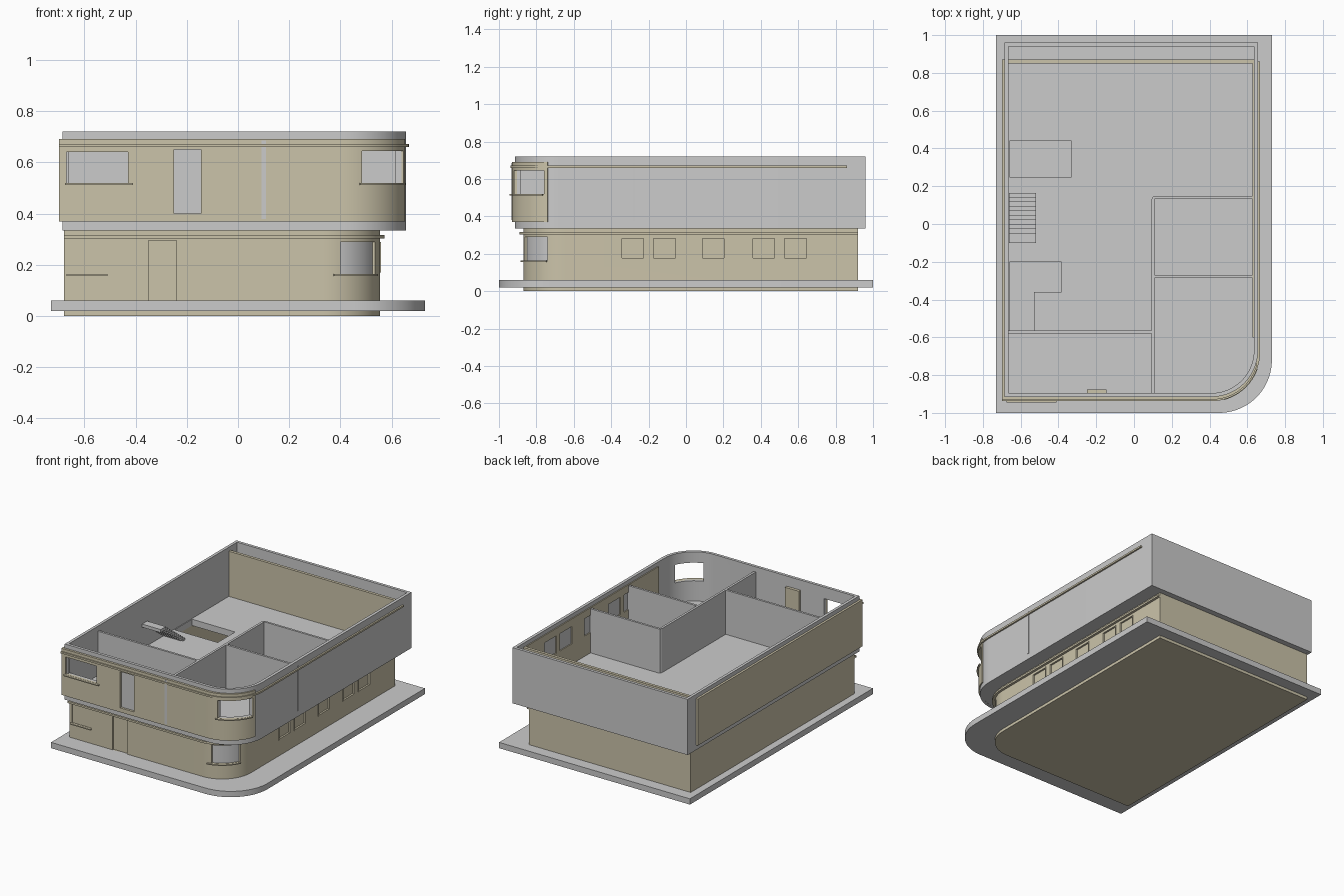
import bpy, bmesh, math

if "Cube" in bpy.data.objects:
    bpy.data.objects.remove(bpy.data.objects["Cube"])

tan = bpy.data.materials.new("tan_plaster")
tan.diffuse_color = (0.60, 0.55, 0.40, 1)
tan.use_nodes = True
tan.node_tree.nodes["Principled BSDF"].inputs["Base Color"].default_value = tan.diffuse_color


def arc(x1, y0, r, a0=-90, a1=0, n=20):
    # rounded front right corner
    return [(x1 - r + r * math.cos(math.radians(a0 + (a1 - a0) * i / n)),
             y0 + r + r * math.sin(math.radians(a0 + (a1 - a0) * i / n))) for i in range(n + 1)]


def outline(x0, x1, y0, y1, r):
    return [(x0, y1), (x0, y0)] + arc(x1, y0, r) + [(x1, y1)]


def finish(name, bm, mat):
    bmesh.ops.recalc_face_normals(bm, faces=bm.faces)
    me = bpy.data.meshes.new(name)
    bm.to_mesh(me)
    bm.free()
    ob = bpy.data.objects.new(name, me)
    bpy.context.collection.objects.link(ob)
    if mat:
        me.materials.append(mat)
    return ob


def slab(name, pts, z0, z1, mat=None):
    bm = bmesh.new()
    lo = [bm.verts.new((x, y, z0)) for x, y in pts]
    hi = [bm.verts.new((x, y, z1)) for x, y in pts]
    bm.faces.new(lo)
    bm.faces.new(hi)
    for i in range(len(pts)):
        j = (i + 1) % len(pts)
        bm.faces.new((lo[i], lo[j], hi[j], hi[i]))
    return finish(name, bm, mat)


def band(name, outer, inner, z0, z1, mat=None, closed=True):
    # wall strip between two matching plan lines
    bm = bmesh.new()
    rows = [[bm.verts.new((*p, z)) for p in (po, pi) for z in (z0, z1)]
            for po, pi in zip(outer, inner)]
    n = len(rows)
    for i in range(n if closed else n - 1):
        a, b = rows[i], rows[(i + 1) % n]
        for k, m in ((0, 1), (1, 3), (3, 2), (2, 0)):
            bm.faces.new((a[k], b[k], b[m], a[m]))
    if not closed:
        for a in (rows[0], rows[-1]):
            bm.faces.new((a[0], a[1], a[3], a[2]))
    return finish(name, bm, mat)


def box(name, x0, x1, y0, y1, z0, z1, mat=None):
    return slab(name, [(x0, y0), (x1, y0), (x1, y1), (x0, y1)], z0, z1, mat)


def cut(ob, boxes):
    for b in boxes:
        c = box("cutter", *b)
        c.hide_render = True
        m = ob.modifiers.new("cut", 'BOOLEAN')
        m.operation = 'DIFFERENCE'
        m.solver = 'EXACT'
        m.object = c
        bpy.context.view_layer.objects.active = ob
        bpy.ops.object.modifier_apply(modifier=m.name)
        bpy.data.objects.remove(c)


windows_y = [(-0.35, -0.22), (-0.18, -0.05), (0.08, 0.21), (0.35, 0.48), (0.52, 0.65)]

# Ground plate and base
slab("ground_plate", outline(-0.73, 0.73, -1, 1, 0.28), 0.02, 0.06)
slab("base", outline(-0.68, 0.555, -0.87, 0.92, 0.22), 0, 0.025, tan)

# Ground floor walls with openings
walls = band("ground_walls", outline(-0.68, 0.555, -0.87, 0.92, 0.22),
             outline(-0.663, 0.538, -0.853, 0.903, 0.203), 0.02, 0.337, tan)
cut(walls, [(-0.66, -0.51, -0.95, -0.8, 0.165, 0.29), (-0.35, -0.24, -0.95, -0.8, 0.06, 0.295),
            (0.40, 0.7, -0.95, -0.74, 0.165, 0.29)]
    + [(0.5, 0.6, a, b, 0.17, 0.29) for a, b in windows_y])
box("ground_door", -0.35, -0.24, -0.86, -0.85, 0.06, 0.295, tan)
box("ground_front_pane", -0.66, -0.51, -0.866, -0.858, 0.165, 0.29, tan)
band("ground_corner_pane", arc(0.545, -0.86, 0.21, -80, -25), arc(0.538, -0.853, 0.203, -80, -25),
     0.155, 0.295, None, False)

# Window frames and panes on the right side
for a, b in windows_y:
    f = box("window_frame", 0.54, 0.558, a, b, 0.17, 0.29, tan)
    cut(f, [(0.5, 0.6, a + 0.007, b - 0.007, 0.177, 0.283)])
    box("window_pane", 0.54, 0.546, a, b, 0.17, 0.29, tan)

# Ledge above the ground floor
band("ground_ledge", [(-0.68, -0.89)] + arc(0.572, -0.89, 0.24) + [(0.572, 0.92)],
     [(-0.68, -0.865)] + arc(0.55, -0.865, 0.215) + [(0.55, 0.92)], 0.303, 0.316, tan, False)

# Upper floor slab with stair and light openings
floor = slab("upper_floor", outline(-0.68, 0.652, -0.912, 0.955, 0.245), 0.336, 0.38)
cut(floor, [(-0.66, -0.33, 0.25, 0.44, 0.3, 0.5), (-0.66, -0.385, -0.36, -0.20, 0.3, 0.5),
            (-0.66, -0.53, -0.565, -0.355, 0.3, 0.5)])

# Upper grey shell and tan cladding
left_win = (-0.67, -0.43, -1, -0.85, 0.52, 0.64)
corner_win = (0.485, 0.75, -1, -0.76, 0.52, 0.645)
shell = band("upper_walls", outline(-0.685, 0.656, -0.915, 0.96, 0.245),
             outline(-0.665, 0.635, -0.895, 0.94, 0.225), 0.335, 0.72)
cut(shell, [(-0.66,) + left_win[1:], corner_win])
clad = band("upper_cladding", [(-0.70, 0.87), (-0.70, -0.93)] + arc(0.66, -0.93, 0.25, -90, -14),
            [(-0.682, 0.87), (-0.682, -0.912)] + arc(0.642, -0.912, 0.232, -90, -14),
            0.37, 0.692, tan, False)
cut(clad, [left_win, corner_win, (-0.25, -0.145, -1, -0.88, 0.40, 0.65)])
box("upper_door", -0.25, -0.145, -0.895, -0.875, 0.38, 0.65, tan)
box("front_wall_strip", 0.092, 0.11, -0.932, -0.9, 0.38, 0.685)
box("upper_back_lining", -0.665, 0.637, 0.85, 0.87, 0.38, 0.692, tan)
lining = box("upper_right_lining", 0.628, 0.636, -0.6, 0.85, 0.38, 0.692, tan)
cut(lining, [(0.6, 0.65, a, b, 0.52, 0.64) for a, b in windows_y])

# Upper ledge around front and right
band("upper_ledge", [(-0.70, -0.938)] + arc(0.667, -0.938, 0.258) + [(0.667, 0.86)],
     [(-0.70, -0.91)] + arc(0.65, -0.91, 0.24) + [(0.65, 0.86)], 0.66, 0.672, tan, False)

# Window sills
box("upper_left_sill", -0.675, -0.41, -0.945, -0.9, 0.512, 0.519, tan)
box("ground_left_sill", -0.67, -0.51, -0.885, -0.85, 0.157, 0.164, tan)
band("upper_corner_sill", arc(0.67, -0.94, 0.26, -75, -20), arc(0.635, -0.905, 0.225, -75, -20),
     0.512, 0.519, tan, False)
band("ground_corner_sill", arc(0.568, -0.883, 0.233, -80, -25), arc(0.535, -0.85, 0.2, -80, -25),
     0.157, 0.164, tan, False)

# Upper room partitions
for i, (x0, x1, y0, y1) in enumerate([(0.092, 0.108, -0.9, 0.13), (0.108, 0.63, 0.132, 0.147),
                                      (0.108, 0.657, -0.285, -0.27), (-0.67, 0.095, -0.58, -0.565)]):
    box("partition_%d" % i, x0, x1, y0, y1, 0.375, 0.685)
slab("partition_corner", [(0.092, 0.128), (0.108, 0.128), (0.108, 0.147), (0.099, 0.144)], 0.375, 0.685)

# Stair flight
for i in range(10):
    y1 = 0.165 - 0.0235 * i
    y0 = y1 - (0.0235 if i < 9 else 0.055)
    z = 0.395 + 0.0175 * i
    box("stair_step", -0.662, -0.52, y0, y1, z - 0.022, z)

# Smooth the round corners, keep edges crisp
for ob in bpy.data.objects:
    ob.select_set(True)
    bpy.context.view_layer.objects.active = ob
bpy.ops.object.shade_smooth_by_angle(angle=math.radians(25))
